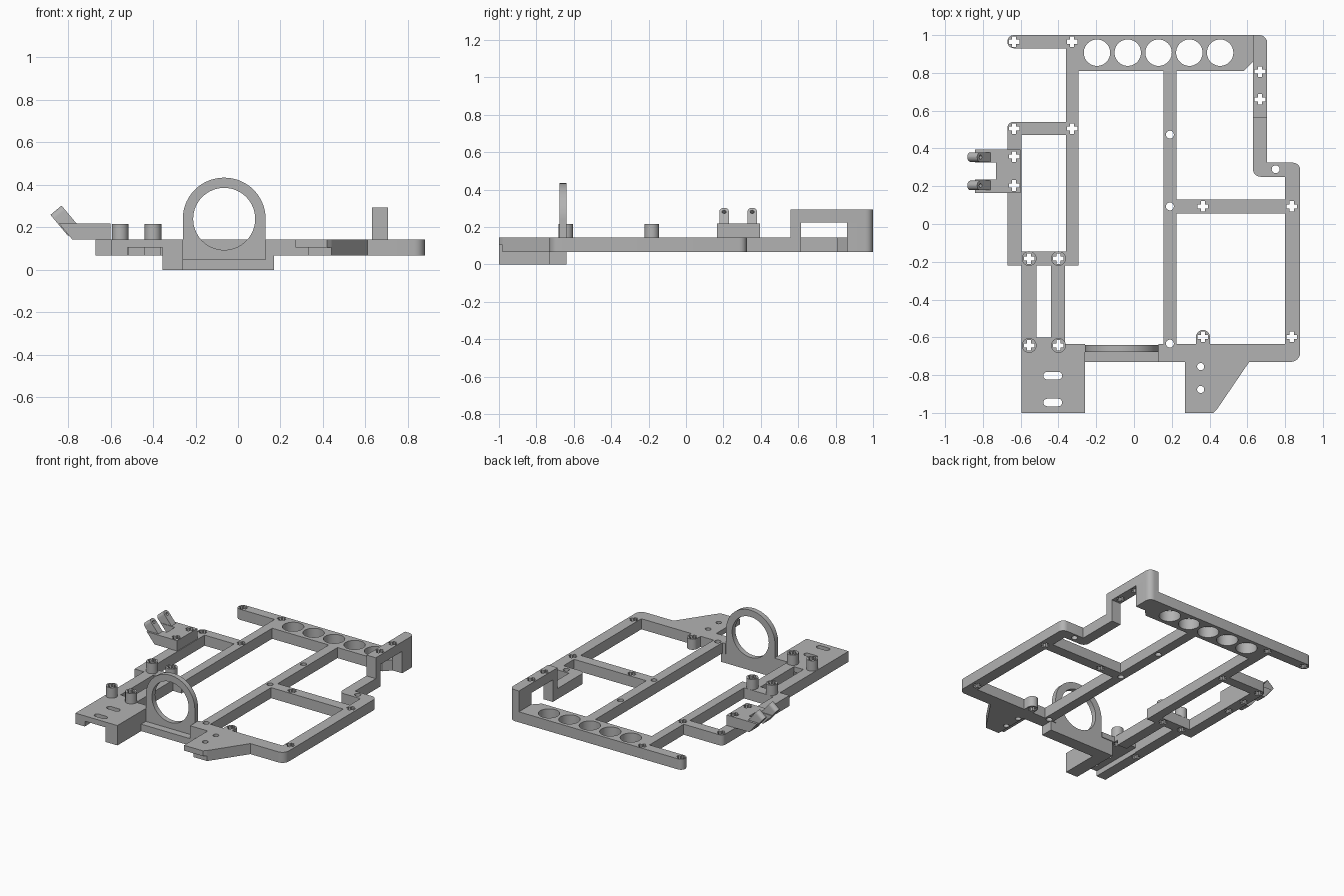
import bpy, bmesh
from math import cos, sin, pi, radians
from mathutils import Matrix, Vector

cube = bpy.data.objects.get("Cube")
if cube:
    bpy.data.objects.remove(cube, do_unlink=True)

grey = bpy.data.materials.new("plain grey")
grey.use_nodes = True
colour = (0.45, 0.45, 0.45, 1)
grey.diffuse_color = colour
grey.node_tree.nodes["Principled BSDF"].inputs["Base Color"].default_value = colour


def rounded(points):
    """Outline from (x, y) or (x, y, corner radius) points."""
    out = []
    for i, p in enumerate(points):
        here = Vector(p[:2])
        if len(p) == 2:
            out.append(here)
            continue
        a = (Vector(points[i - 1][:2]) - here).normalized()
        b = (Vector(points[(i + 1) % len(points)][:2]) - here).normalized()
        r = p[2]
        centre = here + (a + b) * r
        steps = max(5, int(r * 130))
        for k in range(steps + 1):
            t = k / steps * pi / 2
            out.append(centre - b * r * cos(t) - a * r * sin(t))
    return out


def circle(x, y, r=0.021, n=24):
    return [(x + r * cos(2 * pi * k / n), y + r * sin(2 * pi * k / n)) for k in range(n)]


def rect(x0, x1, y0, y1):
    return [(x0, y0), (x1, y0), (x1, y1), (x0, y1)]


def cross(x, y, a=0.028, b=0.011):
    quarter = [(a, -b), (a, b), (b, b)]
    pts = []
    for k in range(4):
        c, s = round(cos(k * pi / 2)), round(sin(k * pi / 2))
        pts += [(x + c * u - s * v, y + s * u + c * v) for u, v in quarter]
    return pts


def plate(name, z0, z1, outline, holes=(), matrix=Matrix()):
    """Extrude an outline with holes between two heights."""
    curve = bpy.data.curves.new(name, 'CURVE')
    curve.dimensions = '2D'
    curve.fill_mode = 'BOTH'
    curve.extrude = (z1 - z0) / 2
    for loop in [rounded(outline)] + list(holes):
        spline = curve.splines.new('POLY')
        spline.points.add(len(loop) - 1)
        for point, co in zip(spline.points, loop):
            point.co = (co[0], co[1], 0, 1)
        spline.use_cyclic_u = True
    temp = bpy.data.objects.new("temp", curve)
    bpy.context.collection.objects.link(temp)
    deps = bpy.context.evaluated_depsgraph_get()
    mesh = bpy.data.meshes.new_from_object(temp.evaluated_get(deps))
    bpy.data.objects.remove(temp, do_unlink=True)
    bpy.data.curves.remove(curve)
    bm = bmesh.new()
    bm.from_mesh(mesh)
    bmesh.ops.remove_doubles(bm, verts=bm.verts, dist=0.0001)
    bm.transform(matrix @ Matrix.Translation((0, 0, (z0 + z1) / 2)))
    bmesh.ops.recalc_face_normals(bm, faces=bm.faces)
    bm.to_mesh(mesh)
    bm.free()
    mesh.name = name
    mesh.materials.clear()
    mesh.materials.append(grey)
    obj = bpy.data.objects.new(name, mesh)
    bpy.context.collection.objects.link(obj)
    bpy.ops.object.select_all(action='DESELECT')
    obj.select_set(True)
    bpy.context.view_layer.objects.active = obj
    bpy.ops.object.shade_smooth_by_angle(angle=radians(30))
    return obj


LOW, MID, TOP = 0.067, 0.105, 0.143
UPRIGHT = Matrix.Rotation(pi / 2, 4, 'X')   # profile in x and z, depth along -y
POSTS_X = (-0.555, -0.40)

# Main frame: one outline with windows and screw holes
frame = [(-0.67, 1, 0.034), (-0.67, 0.93, 0.034), (-0.36, 0.93), (-0.36, 0.54),
         (-0.67, 0.54, 0.03), (-0.67, -0.22), (-0.595, -0.22), (-0.595, -0.6),
         (-0.515, -0.6), (-0.515, -0.22), (-0.44, -0.22), (-0.44, -0.6),
         (-0.365, -0.6), (-0.365, -0.22), (-0.295, -0.22), (-0.295, 0.81),
         (0.155, 0.81), (0.155, -0.635), (0.13, -0.635), (0.13, -0.73),
         (0.33, -0.73), (0.33, -0.98), (0.44, -0.98), (0.61, -0.73),
         (0.88, -0.73, 0.05), (0.88, 0.325, 0.04), (0.705, 0.325), (0.705, 0.615),
         (0.63, 0.615), (0.63, 0.25, 0.04), (0.80, 0.25), (0.80, 0.13),
         (0.225, 0.13), (0.225, 0.81), (0.58, 0.81), (0.63, 0.86),
         (0.705, 0.86), (0.705, 1, 0.04)]
boss_window = rounded([(0.225, -0.635), (0.328, -0.635), (0.328, -0.561, 0.036),
                       (0.402, -0.561, 0.036), (0.402, -0.635), (0.80, -0.635),
                       (0.80, 0.055), (0.225, 0.055)])
holes = [rect(-0.595, -0.36, -0.145, 0.47), boss_window]
holes += [circle(-0.196 + 0.163 * k, 0.907, 0.07, 40) for k in range(5)]
holes += [cross(x, y) for x in (-0.635, -0.328) for y in (0.965, 0.505)]
holes += [cross(-0.635, y) for y in (0.357, 0.204)]
holes += [cross(x, y) for x in (0.365, 0.835) for y in (0.093, -0.598)]
holes += [cross(x, -0.183) for x in POSTS_X]
holes += [circle(0.19, y) for y in (0.473, 0.093, -0.633)]
holes += [circle(0.75, 0.29)] + [circle(0.353, y, 0.019) for y in (-0.755, -0.876)]
plate("main_frame", LOW, TOP, frame, holes)

# Thin lip around the front left foot
plate("front_left_lip", MID, TOP, [(0.27, -0.73), (0.27, -1), (0.42, -1),
                                   (0.44, -0.98), (0.33, -0.98), (0.33, -0.73)])

# Front right plate with slots, side strip and deep leg
slots = [rounded([(-0.48, y - 0.02, 0.0199), (-0.38, y - 0.02, 0.0199),
                  (-0.38, y + 0.02, 0.0199), (-0.48, y + 0.02, 0.0199)])
         for y in (-0.803, -0.945)]
post_holes = [cross(x, -0.643) for x in POSTS_X]
plate("front_right_plate", MID, TOP,
      [(-0.595, -1), (-0.26, -1), (-0.26, -0.635), (-0.365, -0.635),
       (-0.365, -0.6), (-0.595, -0.6)], slots + post_holes)
plate("plate_side_strip", LOW, MID, rect(-0.595, -0.52, -1, -0.6), post_holes[:1])
plate("plate_leg", 0, MID, rect(-0.355, -0.26, -1, -0.64))

# Ring holder and its base
plate("ring_holder", 0.64, 0.677,
      [(-0.26, 0), (0.13, 0), (0.13, 0.434, 0.194), (-0.26, 0.434, 0.194)],
      [circle(-0.065, 0.24, 0.146, 64)], UPRIGHT)
plate("ring_shelf", 0, 0.05, rect(-0.26, 0.13, -0.73, -0.677))
plate("ring_base_end", 0, LOW, rect(0.13, 0.17, -0.73, -0.64))

# Standoff posts
for x in POSTS_X:
    for y in (-0.183, -0.643):
        plate("standoff_post", TOP, 0.217, circle(x, y, 0.039, 32), [cross(x, y)])

# Raised bridge at the rear left
plate("bridge_top", 0.225, 0.293,
      [(0.63, 0.56), (0.705, 0.56), (0.705, 1, 0.04), (0.63, 1)],
      [cross(0.667, y) for y in (0.66, 0.807)])
plate("bridge_front_post", TOP, 0.225, rect(0.63, 0.705, 0.56, 0.615))
plate("bridge_rear_post", TOP, 0.225,
      [(0.63, 0.86), (0.705, 0.86), (0.705, 1, 0.04), (0.63, 1)])

# Side bracket with two slanted, drilled tines
plate("bracket_base", TOP, 0.218, rect(-0.73, -0.6, 0.165, 0.395),
      [cross(-0.635, y) for y in (0.357, 0.204)])
tine = Matrix(((0, -0.64, 0.77, -0.76), (1, 0, 0, 0), (0, 0.77, 0.64, 0.218), (0, 0, 0, 1)))
for y0, centre in ((0.325, 0.354), (0.165, 0.204)):
    plate("bracket_arm", -y0 - 0.07, -y0,
          [(-0.73, TOP), (-0.78, TOP), (-0.843, 0.218), (-0.73, 0.218)], (), UPRIGHT)
    a, b = centre - 0.025, centre + 0.025
    plate("bracket_tine", -0.068, 0,
          [(a, -0.02), (b, -0.02), (b, 0.11, 0.0248), (a, 0.11, 0.0248)],
          [circle(centre, 0.082, 0.011, 16)], tine)
